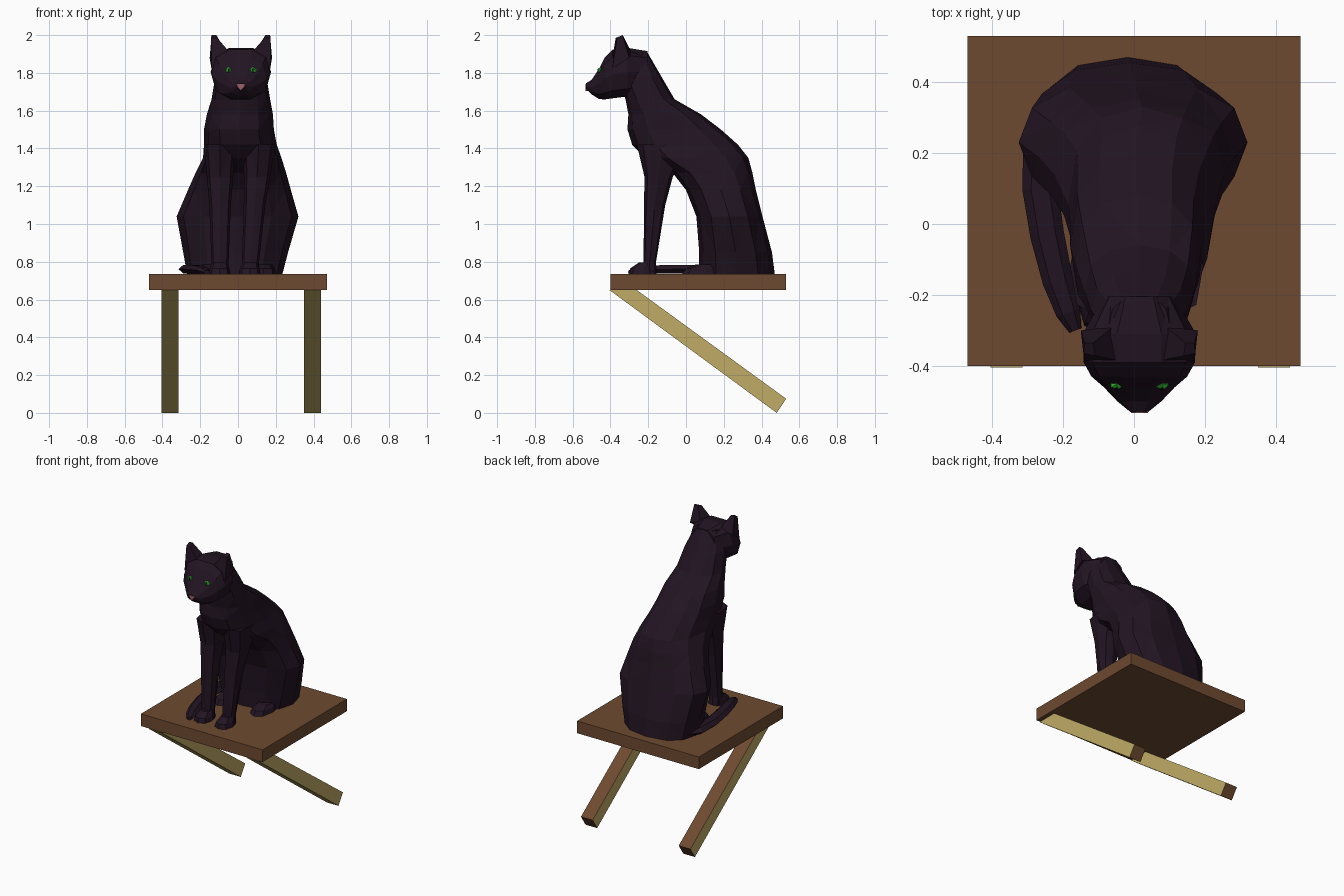
import bpy, bmesh
from math import sin, cos, pi, copysign
from mathutils import Vector

if "Cube" in bpy.data.objects:
    bpy.data.objects.remove(bpy.data.objects["Cube"])


def material(name, rgb):
    m = bpy.data.materials.new(name)
    m.diffuse_color = (*rgb, 1)
    m.use_nodes = True
    m.node_tree.nodes["Principled BSDF"].inputs["Base Color"].default_value = m.diffuse_color
    return m


FUR = material("fur", (0.016, 0.007, 0.016))
BROWN = material("brown", (0.155, 0.068, 0.03))
KHAKI = material("khaki", (0.53, 0.41, 0.13))
GREEN = material("green", (0.03, 0.5, 0.03))
BLACK = material("black", (0.004, 0.004, 0.004))
PINK = material("pink", (0.35, 0.12, 0.14))


def finish(name, bm, *mats):
    bmesh.ops.recalc_face_normals(bm, faces=bm.faces)
    mesh = bpy.data.meshes.new(name)
    bm.to_mesh(mesh)
    bm.free()
    for m in mats:
        mesh.materials.append(m)
    ob = bpy.data.objects.new(name, mesh)
    bpy.context.collection.objects.link(ob)
    return ob


def loft(name, rings, mat):
    """Skin a stack of equal-sized vertex rings and cap both ends."""
    bm = bmesh.new()
    vs = [[bm.verts.new(p) for p in r] for r in rings]
    n = len(vs[0])
    for a, b in zip(vs, vs[1:]):
        for i in range(n):
            j = (i + 1) % n
            bm.faces.new((a[i], a[j], b[j], b[i]))
    bm.faces.new(vs[0])
    bm.faces.new(vs[-1])
    bmesh.ops.triangulate(bm, faces=bm.faces)
    return finish(name, bm, mat)


def oval(n, a0, a1, b0, b1, power=1.0, turn=0.0):
    """Rounded outline filling the box a0..a1 by b0..b1."""
    out = []
    for i in range(n):
        t = 2 * pi * i / n + turn
        c, s = cos(t), sin(t)
        out.append(((a0 + a1) / 2 + (a1 - a0) / 2 * copysign(abs(c) ** power, c),
                    (b0 + b1) / 2 + (b1 - b0) / 2 * copysign(abs(s) ** power, s)))
    return out


def upright(name, n, rows, power=1.0):
    """Loft of horizontal slices: z, x range, y range."""
    loft(name, [[(x, y, z) for x, y in oval(n, x0, x1, y0, y1, power)]
                for z, x0, x1, y0, y1 in rows], FUR)


# Seat board
bm = bmesh.new()
bmesh.ops.create_cube(bm, size=1)
for v in bm.verts:
    v.co = (v.co.x * 0.94, 0.065 + v.co.y * 0.93, 0.6925 + v.co.z * 0.085)
finish("seat", bm, BROWN)

# Two slanted legs, brown on the back and foot
profile = [(-0.405, 0.65), (-0.26, 0.65), (0.53, 0.075), (0.48, 0.0)]
for side, x in (("left", -0.405), ("right", 0.35)):
    bm = bmesh.new()
    a = [bm.verts.new((x, y, z)) for y, z in profile]
    b = [bm.verts.new((x + 0.09, y, z)) for y, z in profile]
    bm.faces.new(a)
    bm.faces.new(b)
    for i in range(4):
        j = (i + 1) % 4
        bm.faces.new((a[i], a[j], b[j], b[i])).material_index = int(i in (1, 2))
    finish(f"{side}_seat_leg", bm, KHAKI, BROWN)

# Body from haunches up to the nape
upright("body", 12, [
    (0.735, -0.27, 0.235, 0.07, 0.47),
    (0.85, -0.29, 0.265, 0.07, 0.455),
    (1.04, -0.325, 0.32, 0.055, 0.405),
    (1.18, -0.265, 0.28, 0.0, 0.37),
    (1.27, -0.225, 0.255, -0.07, 0.352),
    (1.35, -0.185, 0.23, -0.22, 0.33),
    (1.42, -0.18, 0.205, -0.285, 0.275),
    (1.50, -0.18, 0.19, -0.31, 0.185),
    (1.58, -0.165, 0.185, -0.305, 0.08),
    (1.66, -0.14, 0.17, -0.32, -0.06),
    (1.78, -0.12, 0.15, -0.36, -0.13),
    (1.91, -0.07, 0.10, -0.36, -0.205)], 0.85)

# Front legs and paws
for side, top, low in (("left", -0.095, -0.095), ("right", 0.11, 0.065)):
    rows = []
    for z, f, w, y0, y1 in ((1.42, 1, 0.085, -0.26, 0.02), (1.25, 0.8, 0.07, -0.22, -0.07),
                            (1.10, 0.5, 0.057, -0.222, -0.11), (0.79, 0, 0.045, -0.225, -0.16),
                            (0.735, 0, 0.045, -0.225, -0.155)):
        c = low + (top - low) * f
        rows.append((z, c - w, c + w, y0, y1))
    upright(f"{side}_front_leg", 8, rows, 0.75)
    upright(f"{side}_front_paw", 8, [
        (0.735, low - 0.06, low + 0.055, -0.305, -0.155),
        (0.765, low - 0.055, low + 0.05, -0.295, -0.155),
        (0.795, low - 0.04, low + 0.04, -0.25, -0.16)], 0.85)

# Hind paws
for side, x in (("left", -0.15), ("right", 0.13)):
    upright(f"{side}_hind_paw", 8, [
        (0.735, x - 0.06, x + 0.07, -0.02, 0.22),
        (0.765, x - 0.055, x + 0.065, 0.0, 0.22),
        (0.785, x - 0.04, x + 0.05, 0.05, 0.2)], 0.85)

# Tail wrapped along the left flank
path = [(-0.16, 0.38, 0.05), (-0.26, 0.24, 0.055), (-0.265, 0.1, 0.05), (-0.245, -0.03, 0.048),
        (-0.215, -0.16, 0.043), (-0.185, -0.25, 0.035), (-0.165, -0.3, 0.018)]
rings = []
for i, (x, y, r) in enumerate(path):
    p, q = path[max(i - 1, 0)], path[min(i + 1, len(path) - 1)]
    d = Vector((q[0] - p[0], q[1] - p[1], 0)).normalized()
    side = Vector((d.y, -d.x, 0))
    rings.append([Vector((x, y, 0)) + side * u + Vector((0, 0, z))
                  for u, z in oval(6, -r, r, 0.735, 0.735 + min(1.15 * r, 0.052))])
loft("tail", rings, FUR)

# Head as slices from nose to nape
CX = 0.015
rings = []
for y, z0, z1, w in ((-0.53, 1.715, 1.745, 0.025), (-0.50, 1.685, 1.765, 0.062),
                     (-0.46, 1.658, 1.825, 0.10), (-0.43, 1.655, 1.885, 0.135),
                     (-0.39, 1.66, 1.928, 0.157), (-0.31, 1.67, 1.938, 0.16),
                     (-0.205, 1.69, 1.92, 0.10)):
    rings.append([(x, y, z) for x, z in oval(10, CX - w, CX + w, z0, z1, 0.8)])
loft("head", rings, FUR)

for side, s in (("left", -1), ("right", 1)):
    # Ears: leaning three-sided pyramids
    bm = bmesh.new()
    base = [bm.verts.new((CX + s * x, y, z)) for x, y, z in
            ((0.06, -0.385, 1.91), (0.155, -0.39, 1.82), (0.165, -0.30, 1.88), (0.075, -0.29, 1.91))]
    tip = [bm.verts.new((CX + s * x, y, z)) for x, y, z in
           ((0.125, -0.372, 1.985), (0.158, -0.365, 1.985), (0.155, -0.335, 2.0), (0.13, -0.335, 2.0))]
    for i in range(4):
        j = (i + 1) % 4
        bm.faces.new((base[i], base[j], tip[j], tip[i]))
    bm.faces.new(base)
    bm.faces.new(tip)
    finish(f"{side}_ear", bm, FUR)
    # Eyes with slit pupils
    for part, mat, y, r in (("eye", GREEN, -0.452, (0.021, 0.016, 0.018)),
                            ("pupil", BLACK, -0.462, (0.005, 0.008, 0.014))):
        bm = bmesh.new()
        bmesh.ops.create_icosphere(bm, subdivisions=1, radius=1)
        for v in bm.verts:
            v.co = (CX + s * 0.064 + v.co.x * r[0], y + v.co.y * r[1], 1.813 + v.co.z * r[2])
        finish(f"{side}_{part}", bm, mat)

# Nose
loft("nose", [[(CX - 0.024, y, 1.74), (CX + 0.024, y, 1.74), (CX, y, 1.705)]
              for y in (-0.533, -0.515)], PINK)
